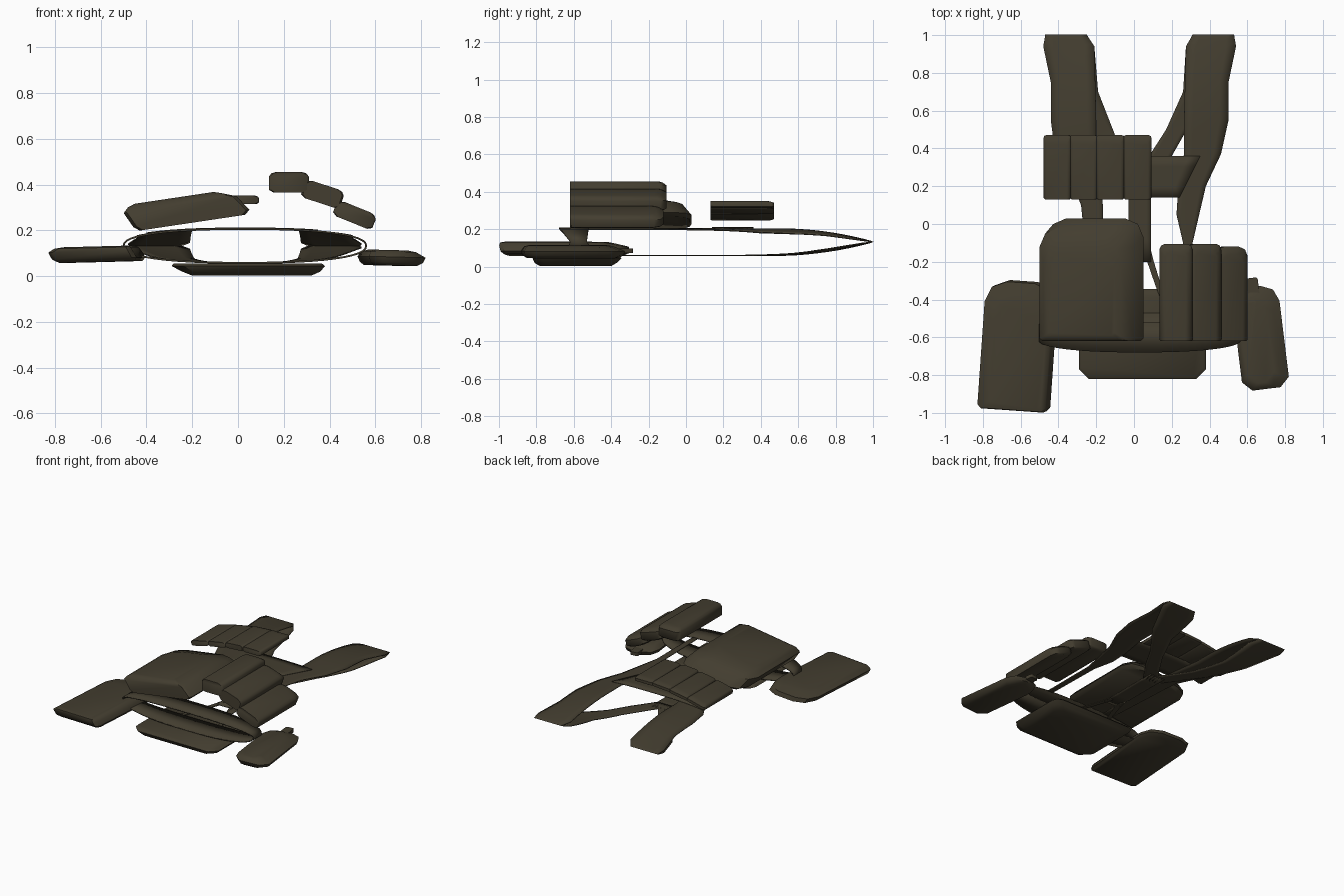
import bpy, bmesh, math
from mathutils import Matrix, Vector

if "Cube" in bpy.data.objects:
    bpy.data.objects.remove(bpy.data.objects["Cube"])

olive = bpy.data.materials.new("dark olive fabric")
olive.diffuse_color = (0.056, 0.047, 0.029, 1)
olive.use_nodes = True
olive.node_tree.nodes["Principled BSDF"].inputs["Base Color"].default_value = olive.diffuse_color

ZC, XC = 0.132, 0.03          # middle of the flattened harness


def finish(name, bm, angle=45):
    bmesh.ops.recalc_face_normals(bm, faces=bm.faces)
    me = bpy.data.meshes.new(name)
    bm.to_mesh(me)
    bm.free()
    me.materials.append(olive)
    ob = bpy.data.objects.new(name, me)
    bpy.context.collection.objects.link(ob)
    bpy.ops.object.select_all(action='DESELECT')
    ob.select_set(True)
    bpy.context.view_layer.objects.active = ob
    bpy.ops.object.shade_smooth_by_angle(angle=math.radians(angle))
    return ob


def pouch(name, layers, loc=(0, 0, 0), tilt=0, turn=0, back=0.04, front=0.015):
    """Stack of chamfered rectangles (z, x0, x1, y0, y1)."""
    bm = bmesh.new()
    rings = []
    mat = (Matrix.Translation(loc) @ Matrix.Rotation(math.radians(turn), 4, 'Z')
           @ Matrix.Rotation(math.radians(-tilt), 4, 'Y'))
    for z, x0, x1, y0, y1 in layers:
        f, b = front, back
        pts = [(x0 + f, y0), (x1 - f, y0), (x1, y0 + f), (x1, y1 - b),
               (x1 - b * .3, y1 - b * .3), (x1 - b, y1), (x0 + b, y1),
               (x0 + b * .3, y1 - b * .3), (x0, y1 - b), (x0, y0 + f)]
        rings.append([bm.verts.new(mat @ Vector((x, y, z))) for x, y in pts])
    for a, c in zip(rings, rings[1:]):
        for i in range(len(a)):
            j = (i + 1) % len(a)
            bm.faces.new((a[i], a[j], c[j], c[i]))
    bm.faces.new(rings[0])
    bm.faces.new(rings[-1])
    return finish(name, bm)


def slim_pouch(name, w, t, y0, y1, loc, tilt, back=0.03):
    w, t = w / 2, t / 2
    e = min(t * .55, .02)
    pouch(name, [(-t, -w + e, w - e, y0, y1 - .01), (-t + e * .6, -w, w, y0, y1),
                 (t - e, -w, w, y0, y1), (t - e * .3, -w + e * .6, w - e * .6, y0, y1 - .02),
                 (t, -w + e * 1.6, w - e * 1.6, y0, y1 - .04)],
          loc, tilt, 0, back, .008)


def surf(x, y, side):
    t = min(abs(x - XC) / 0.56, 1)
    c = math.sqrt(1 - t ** 2.6)
    h = 0.073 * (1 - max(0, (y - .5) / .5) ** 2)
    return ZC + side * h * c


def ribbon(name, rows, lift=0, cols=5, steps=4):
    """Thin strap through rows (y, x0, x1, side) lying on the harness surface."""
    bm = bmesh.new()
    fine = []
    for a, b in zip(rows, rows[1:]):
        for k in range(steps):
            f = k / steps
            s = a[3] if a[3] else b[3]
            fine.append([a[i] + (b[i] - a[i]) * f for i in range(3)] + [s])
    fine.append(rows[-1])
    grid = []
    for y, x0, x1, s in fine:
        xs = [x0 + (x1 - x0) * i / cols for i in range(cols + 1)]
        grid.append([bm.verts.new((x, y, surf(x, y, s) + lift)) for x in xs])
    for a, b in zip(grid, grid[1:]):
        for i in range(cols):
            bm.faces.new((a[i], a[i + 1], b[i + 1], b[i]))
    ob = finish(name, bm)
    m = ob.modifiers.new("thickness", 'SOLIDIFY')
    m.thickness, m.offset = .006, 0
    return ob


# shoulder straps: front run, over the shoulder, then to the back yoke
ribbon("left_shoulder_strap", [
    (-.58, -.24, -.17, 1), (0, -.27, -.165, 1), (.1, -.28, -.165, 1), (.25, -.34, -.18, 1),
    (.4, -.42, -.2, 1), (.55, -.44, -.2, 1), (.75, -.44, -.205, 1), (.94, -.48, -.21, 1),
    (1, -.47, -.25, -1), (.94, -.48, -.21, -1), (.7, -.38, -.19, -1), (.47, -.23, -.1, -1),
    (.34, -.13, -.01, -1), (.2, -.03, .09, -1)])
ribbon("right_shoulder_strap", [
    (-.58, .27, .31, 1), (-.1, .26, .31, 1), (.05, .225, .345, 1), (.2, .235, .38, 1),
    (.37, .265, .46, 1), (.55, .265, .5, 1), (.75, .27, .5, 1), (.94, .275, .54, 1),
    (1, .31, .53, -1), (.94, .275, .54, -1), (.7, .26, .43, -1), (.5, .17, .28, -1),
    (.36, .08, .2, -1), (.2, -.03, .09, -1)])

# back yoke and the thin straps down to the belt
ribbon("back_strap", [(.28, -.03, .09, -1), (-.2, -.03, .09, -1)])
for name, m in (("right_back_tail", 1), ("left_back_tail", -1)):
    rows = [(-.14, .03, .06), (-.2, .04, .075), (-.33, .085, .115), (-.55, .17, .2)]
    ribbon(name, [(y, XC + m * (a - .0), XC + m * b, -1) for y, a, b in rows])

# chest strap under the front row of cells
ribbon("chest_strap", [(.36, -.4, .35, 1), (.14, -.3, .24, 1)], lift=.004, cols=12)

# belt ring
bm = bmesh.new()
N, rings = 48, []
for i in range(N):
    a = 2 * math.pi * i / N
    c, s = math.cos(a), math.sin(a)
    x = XC + .53 * math.copysign(abs(c) ** .85, c)
    z = ZC + .074 * math.copysign(abs(s) ** .85, s)
    if s > 0:
        y0, y1 = -.62 - .06 * s, -.53 + .01 * s
    else:
        y0, y1 = -.62 + .03 * s, -.53 - .06 * s
    rings.append([bm.verts.new((x, y, z)) for y in (y0, y1)])
for i in range(N):
    a, b = rings[i], rings[(i + 1) % N]
    bm.faces.new((a[0], a[1], b[1], b[0]))
belt = finish("belt", bm)
mod = belt.modifiers.new("thickness", 'SOLIDIFY')
mod.thickness, mod.offset = .008, 0

# large front pouch
pouch("large_front_pouch", [
    (-.055, -.215, .25, -.62, .02), (-.036, -.24, .273, -.62, .03),
    (.031, -.273, .225, -.62, -.02), (.053, -.25, .165, -.61, -.10),
    (.064, -.22, .13, -.59, -.13)], (-.225, 0, .285), 8.5, 0, .1, .015)

# three slim pouches on the front right, fanned round the body
slim_pouch("slim_pouch_inner", .175, .09, -.62, -.105, (.222, 0, .41), 0)
slim_pouch("slim_pouch_middle", .18, .082, -.62, -.105, (.37, 0, .358), -18)
slim_pouch("slim_pouch_outer", .185, .072, -.62, -.12, (.51, 0, .267), -22, .05)

# row of four small cells on the chest
for i, (x, z, t) in enumerate([(.018, .333, 0), (-.125, .329, 4),
                               (-.265, .309, 10), (-.405, .28, 14)]):
    slim_pouch("chest_cell_%d" % (i + 1), .147, .036, .13, .47, (x, 0, z), t, .012)

# hip pouches and rear pouch
pouch("left_hip_pouch", [
    (-.036, -.14, .19, -.31, .32), (-.02, -.17, .2, -.33, .35),
    (.01, -.185, .185, -.338, .34), (.026, -.16, .175, -.335, .27),
    (.032, -.12, .15, -.32, .24)], (-.622, -.65, .097), 1.5, -4, .11, .02)
pouch("right_hip_pouch", [
    (-.034, -.1, .09, -.25, .24), (-.02, -.115, .115, -.27, .265),
    (.003, -.125, .125, -.275, .27), (.026, -.115, .085, -.26, .22),
    (.033, -.09, .05, -.24, .19)], (.668, -.6, .08), -1.5, 7, .09, .05)
pouch("right_hip_tab", [(-.012, -.03, .03, -.05, .05), (.012, -.03, .03, -.05, .05)],
      (.63, -.335, .085), 0, 7, .01, .005)
pouch("rear_pouch", [
    (0, -.2, .32, -.78, -.4), (.018, -.245, .36, -.81, -.37),
    (.042, -.29, .38, -.82, -.345), (.054, -.28, .365, -.81, -.355)],
      (0, 0, .002), 0, 0, .05, .05)
